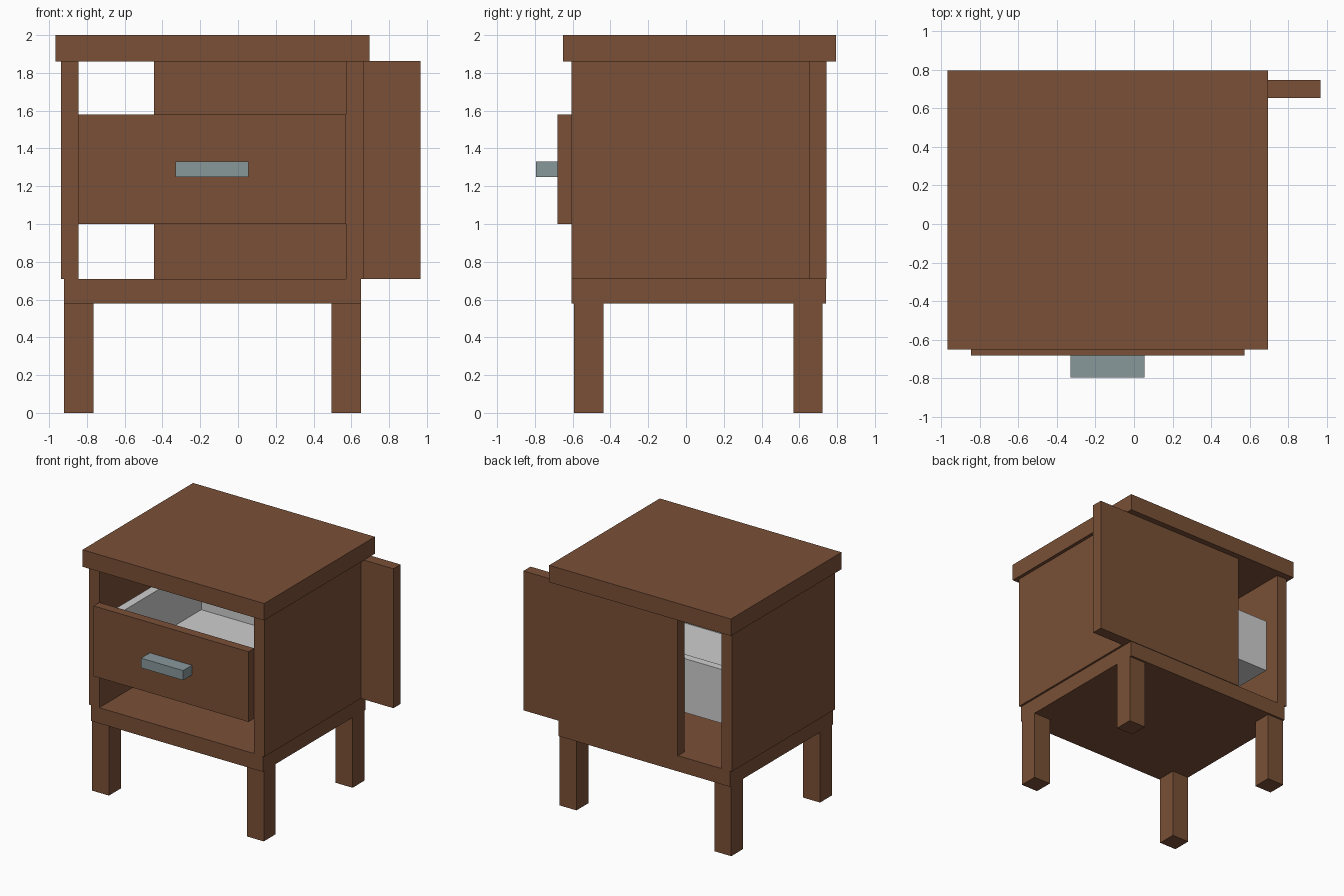
import bpy
import bmesh

if "Cube" in bpy.data.objects:
    bpy.data.objects.remove(bpy.data.objects["Cube"])


def material(name, rgb):
    m = bpy.data.materials.new(name)
    m.diffuse_color = (*rgb, 1.0)
    m.use_nodes = True
    m.node_tree.nodes["Principled BSDF"].inputs["Base Color"].default_value = m.diffuse_color
    return m


BROWN = material("brown wood", (0.195, 0.081, 0.038))
GREY = material("light grey lining", (0.62, 0.62, 0.62))
STEEL = material("blue grey metal", (0.25, 0.315, 0.33))


def box(name, x, y, z, mat):
    """Box from (min, max) ranges on each axis."""
    bm = bmesh.new()
    bmesh.ops.create_cube(bm, size=1)
    for v in bm.verts:
        for i, (lo, hi) in enumerate((x, y, z)):
            v.co[i] = hi if v.co[i] > 0 else lo
    mesh = bpy.data.meshes.new(name)
    bm.to_mesh(mesh)
    bm.free()
    mesh.materials.append(mat)
    ob = bpy.data.objects.new(name, mesh)
    bpy.context.collection.objects.link(ob)
    return ob


# Cabinet shell
box("table_top", (-0.967, 0.695), (-0.65, 0.795), (1.86, 2.0), BROWN)
box("base", (-0.92, 0.65), (-0.605, 0.74), (0.58, 0.71), BROWN)
box("left_panel", (-0.937, -0.845), (-0.605, 0.74), (0.71, 1.86), BROWN)
box("right_panel", (0.572, 0.667), (-0.605, 0.74), (0.71, 1.86), BROWN)

# Back panel, slid to the right
box("back_panel", (-0.445, 0.965), (0.652, 0.745), (0.71, 1.862), BROWN)

# Legs
for side, x in (("left", -0.92), ("right", 0.495)):
    for end, y in (("front", -0.592), ("back", 0.568)):
        box(f"{end}_{side}_leg", (x, x + 0.155), (y, y + 0.155), (0, 0.58), BROWN)

# Drawer front and handle
box("drawer_front", (-0.845, 0.572), (-0.68, -0.605), (1.0, 1.58), BROWN)
box("drawer_handle", (-0.33, 0.055), (-0.795, -0.68), (1.25, 1.33), STEEL)

# Open drawer tray
Z = (1.03, 1.475)
box("drawer_left_wall", (-0.812, -0.742), (-0.605, 0.645), Z, GREY)
box("drawer_right_wall", (0.469, 0.539), (-0.605, 0.645), Z, GREY)
box("drawer_back_wall", (-0.742, 0.469), (0.58, 0.645), Z, GREY)
box("drawer_inner_front", (-0.742, 0.469), (-0.605, -0.54), Z, GREY)
box("drawer_floor", (-0.742, 0.469), (-0.54, 0.58), (1.03, 1.095), GREY)
